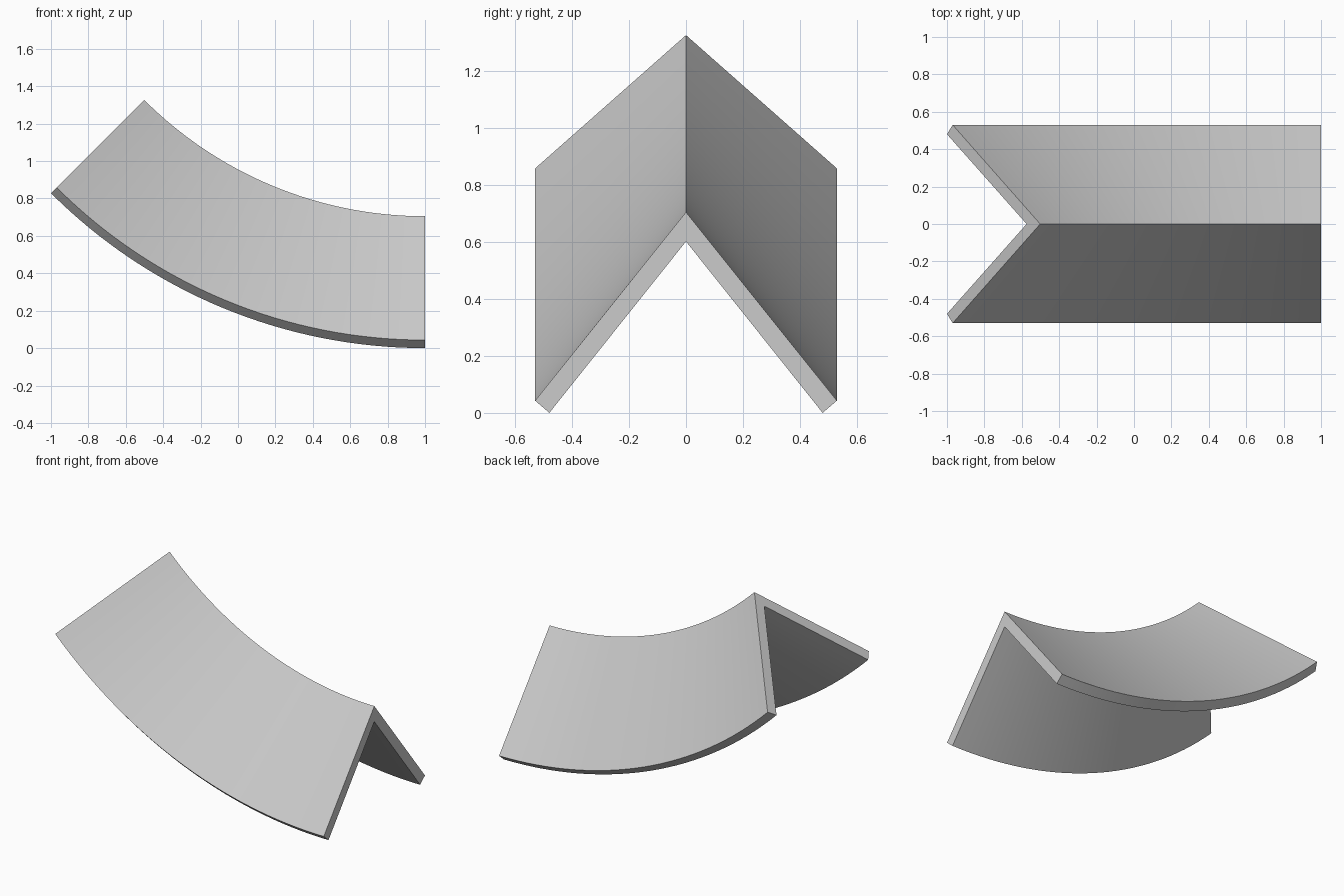
import bpy, bmesh
from math import sin, cos, radians, sqrt

if "Cube" in bpy.data.objects:
    bpy.data.objects.remove(bpy.data.objects["Cube"])

# Bend: 45 degrees about a y-parallel axis above the right end
SWEEP = radians(45)
STEPS = 32
RADIUS = 2 * sqrt(2)

# Inverted V angle-bar cross-section (y, z) at the right end
profile = [(0, 0.705), (0.53, 0.043), (0.48, 0.0),
           (0, 0.602), (-0.48, 0.0), (-0.53, 0.043)]

bm = bmesh.new()
rings = []
for i in range(STEPS + 1):
    a = SWEEP * i / STEPS
    rings.append([bm.verts.new((1 - (RADIUS - z) * sin(a), y,
                                RADIUS - (RADIUS - z) * cos(a)))
                  for y, z in profile])

# Long skins between neighbouring sections
n = len(profile)
for r, s in zip(rings, rings[1:]):
    for j in range(n):
        k = (j + 1) % n
        bm.faces.new((r[j], r[k], s[k], s[j]))

# End caps, split along the mirror line
for r in (rings[0], rings[-1]):
    bm.faces.new((r[0], r[1], r[2], r[3]))
    bm.faces.new((r[0], r[3], r[4], r[5]))

bmesh.ops.recalc_face_normals(bm, faces=bm.faces)
mesh = bpy.data.meshes.new("curved_angle_bar")
bm.to_mesh(mesh)
bm.free()
bar = bpy.data.objects.new("curved_angle_bar", mesh)
bpy.context.collection.objects.link(bar)

# Smooth along the bend, sharp along the folds
bpy.context.view_layer.objects.active = bar
bar.select_set(True)
bpy.ops.object.shade_smooth_by_angle(angle=radians(30))
